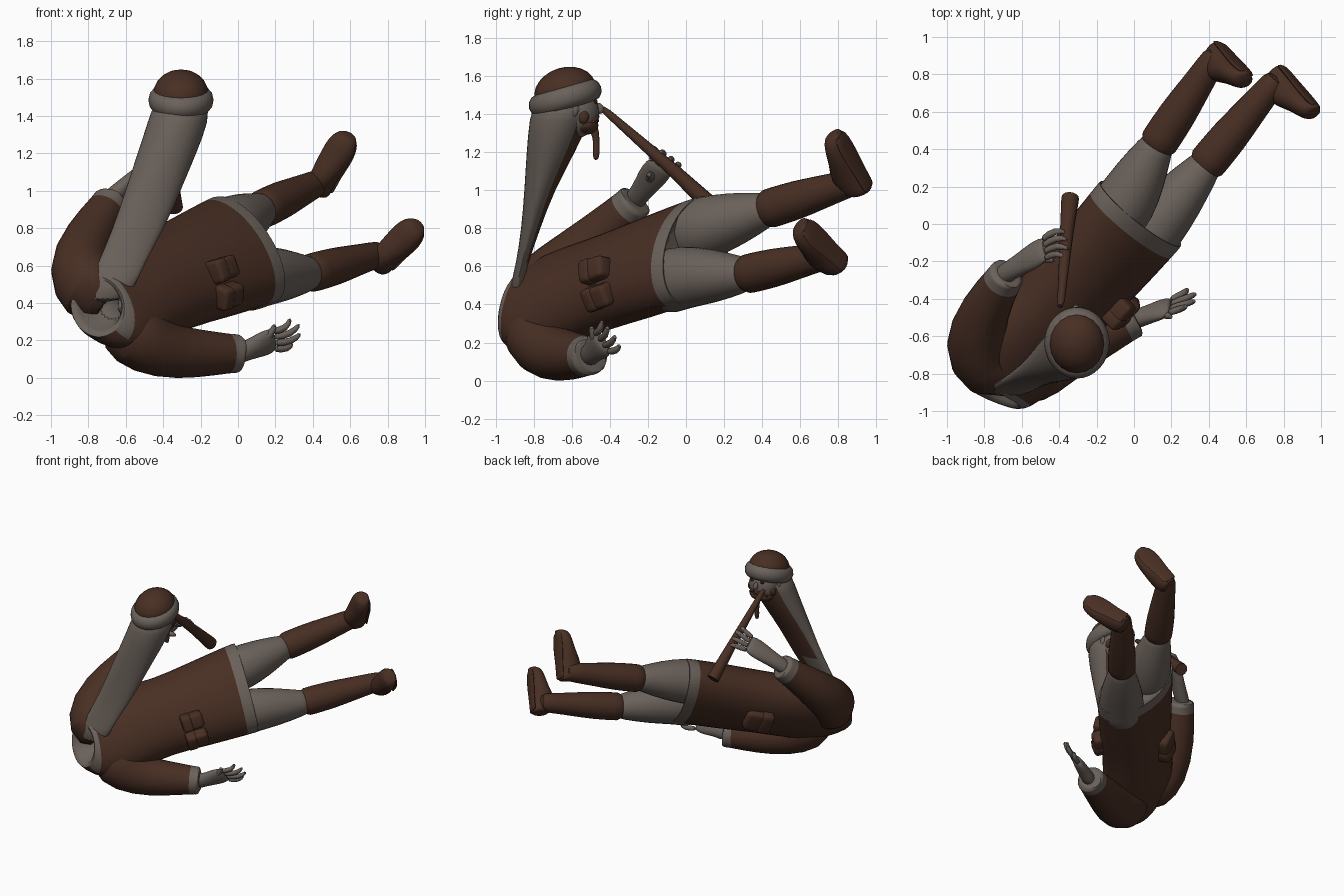
import bpy, bmesh, math
from mathutils import Vector as V

cube = bpy.data.objects.get("Cube")
if cube:
    bpy.data.objects.remove(cube)


def material(name, rgb):
    m = bpy.data.materials.new(name)
    m.use_nodes = True
    m.diffuse_color = (*rgb, 1)
    bsdf = m.node_tree.nodes["Principled BSDF"]
    bsdf.inputs["Base Color"].default_value = (*rgb, 1)
    bsdf.inputs["Roughness"].default_value = 0.9
    return m


BROWN = material("brown cloth", (0.065, 0.028, 0.017))
GREY = material("warm grey", (0.145, 0.119, 0.102))
DARK = material("dark brown", (0.03, 0.015, 0.01))

# Body frame: legs point along AXIS, chest faces FRONT, SIDE is the model's left
AXIS = V((0.62, 0.73, 0.25)).normalized()
SIDE = V((0.57, -0.36, -0.735)).normalized()
FRONT = SIDE.cross(AXIS).normalized()
if FRONT.z < 0:
    FRONT = -FRONT


def finish(name, bm, mats, subdiv=0):
    bmesh.ops.recalc_face_normals(bm, faces=bm.faces)
    me = bpy.data.meshes.new(name)
    bm.to_mesh(me)
    bm.free()
    for m in mats:
        me.materials.append(m)
    ob = bpy.data.objects.new(name, me)
    bpy.context.collection.objects.link(ob)
    if subdiv:
        ob.modifiers.new("Smooth", "SUBSURF").levels = subdiv
        ob.modifiers["Smooth"].render_levels = subdiv
    bpy.ops.object.select_all(action="DESELECT")
    ob.select_set(True)
    bpy.context.view_layer.objects.active = ob
    bpy.ops.object.shade_smooth_by_angle(angle=math.radians(50))
    return ob


def loft(name, rings, mats, n=14, rule=lambda band, k: 0, subdiv=1):
    """Skin a list of (centre, half_axis_u, half_axis_v) ellipses and cap the ends."""
    bm = bmesh.new()
    loops = []
    for c, u, v in rings:
        angles = [2 * math.pi * k / n for k in range(n)]
        loops.append([bm.verts.new(V(c) + u * math.cos(a) + v * math.sin(a)) for a in angles])
    for b in range(len(loops) - 1):
        for k in range(n):
            j = (k + 1) % n
            f = bm.faces.new((loops[b][k], loops[b][j], loops[b + 1][j], loops[b + 1][k]))
            f.material_index = rule(b, k)
    for loop, b in ((loops[0], 0), (loops[-1], len(loops) - 2)):
        bm.faces.new(loop).material_index = rule(b, 0)
    return finish(name, bm, mats, subdiv)


def tube(name, path, mats, n=12, rule=lambda band, k: 0, subdiv=1):
    """Round limb through (x, y, z, radius) points."""
    pts = [V(p[:3]) for p in path]
    rings = []
    for i, p in enumerate(pts):
        t = (pts[min(i + 1, len(pts) - 1)] - pts[max(i - 1, 0)]).normalized()
        u = t.cross(FRONT).normalized()
        rings.append((p, u * path[i][3], t.cross(u) * path[i][3]))
    return loft(name, rings, mats, n, rule, subdiv)


def ball(name, centre, size, mat, tilt=0):
    bm = bmesh.new()
    bmesh.ops.create_uvsphere(bm, u_segments=20, v_segments=12, radius=1)
    ob = finish(name, bm, [mat])
    ob.location, ob.scale, ob.rotation_euler.x = centre, size, tilt
    return ob


# Coat rings (centre, half width, half depth, slope): lining, hem, body, shoulders, slanted neck opening
coat = [((-.02, -.01, .67), .30, .17, 0), ((.035, .055, .685), .34, .20, 0), ((.04, .06, .685), .352, .21, 0),
        ((.015, .03, .68), .352, .212, 0), ((-.2, -.22, .59), .325, .22, 0), ((-.38, -.42, .52), .295, .215, 0),
        ((-.55, -.61, .45), .32, .21, 0), ((-.67, -.76, .40), .335, .19, .02), ((-.735, -.88, .38), .25, .16, .06),
        ((-.755, -.935, .38), .16, .13, .08), ((-.745, -.92, .38), .135, .11, .07), ((-.67, -.81, .39), .09, .07, 0)]


def coat_colour(b, k):
    return 1 if b in (0, 1, 2, 9, 10) or (b == 8 and 0 <= k <= 9) else 0


loft("coat", [(c, SIDE * s, FRONT * d + AXIS * t) for c, s, d, t in coat], [BROWN, GREY], 20, coat_colour)


# Sleeves with grey cuffs: shoulder to wrist, ending in a hollow brown edge
def sleeve(name, path):
    a, b = V(path[-2][:3]), V(path[-1][:3])
    d, r = (b - a).normalized(), path[-1][3]
    ends = [(*(b + d * s), r * q) for s, q in ((.005, 1.02), (.035, 1.02), (.037, .9), (-.02, .75))]
    last = len(path) - 1
    tube(name, path + ends, [BROWN, GREY], 14, lambda i, k: 1 if i in (last, last + 1, last + 2) else 0)


sleeve("right_sleeve", [(-.68, -.74, .42, .17), (-.80, -.765, .475, .2), (-.865, -.655, .575, .175),
                        (-.80, -.45, .76, .135), (-.69, -.285, .925, .1)])
sleeve("left_sleeve", [(-.64, -.78, .34, .16), (-.55, -.79, .22, .195), (-.40, -.71, .14, .155),
                       (-.22, -.61, .13, .135), (-.02, -.515, .13, .105)])


# Hands: flattened palm, four bent fingers and a thumb
def hand(side, wrist, palm, across, tips, thumb, bend):
    wrist, palm, across, bend = V(wrist), V(palm), V(across), V(bend)
    d = (palm - wrist).normalized()
    thick = d.cross(across).normalized()
    across = thick.cross(d).normalized()
    stations = ((-.3, .062, .055), (.25, .056, .048), (.65, .08, .042), (1, .08, .034), (1.1, .06, .018))
    loft(side + "_palm", [(wrist.lerp(palm, s), across * w, thick * h) for s, w, h in stations], [GREY])
    for i, tip in enumerate(tips):
        base = palm + across * (i - 1.5) * .038
        mid = base.lerp(V(tip), .5) + bend
        tube(f"{side}_finger_{i + 1}", [(*base, .023), (*mid, .021), (*tip, .014)], [GREY], 8)
    base = wrist.lerp(palm, .5)
    mid = base.lerp(V(thumb), .6) + bend * .5
    tube(side + "_thumb", [(*base, .03), (*mid, .024), (*thumb, .015)], [GREY], 8)


hand("right", (-.68, -.26, .96), (-.49, -.14, 1.12), (.3, -.7, .6),
     [(-.36, -.05, 1.12), (-.35, -.09, 1.16), (-.345, -.14, 1.2), (-.36, -.19, 1.22)],
     (-.42, -.2, 1.08), (0.01, .045, .04))
hand("left", (.02, -.505, .135), (.18, -.445, .2), (-.2, -.6, .7),
     [(.29, -.345, .19), (.335, -.37, .24), (.33, -.41, .29), (.28, -.44, .32)],
     (.2, -.5, .29), (.035, .01, -.02))


# Legs: bare thigh, boot shaft with turned top, foot with flat sole
def leg(side, hip, knee, ankle, heel, toe):
    hip, knee, ankle, heel, toe = map(V, (hip, knee, ankle, heel, toe))
    mid = hip.lerp(knee, .5)
    tube(side + "_thigh", [(*(hip - AXIS * .2), .15), (*(hip - AXIS * .1), .175), (*hip, .172), (*mid, .147),
                           (*knee, .098), (*(knee + AXIS * .06), .085)], [GREY], 14)
    shaft = [(0, .085), (-.03, .1), (0, .11), (.12, .106), (.4, .106), (.7, .09), (1, .076), (1.2, .07)]
    tube(side + "_boot_shaft", [(*knee.lerp(ankle, s), r) for s, r in shaft], [BROWN], 14)
    along = (toe - heel).normalized()
    out = (ankle - knee).normalized()
    out = (out - along * out.dot(along)).normalized()
    across = along.cross(out)
    foot = ((-.03, .045, .05), (.02, .07, .08), (.3, .07, .1), (.6, .088, .072), (.85, .088, .06),
            (1, .062, .05), (1.03, .03, .03))
    loft(side + "_boot_foot", [(heel.lerp(toe, s) - out * h, across * w, out * h) for s, w, h in foot], [BROWN])
    sole = ((0, .05), (.05, .066), (.3, .063), (.6, .082), (.85, .08), (1, .05))
    loft(side + "_sole", [(heel.lerp(toe, s) - out * .012, across * w, out * .014) for s, w in sole], [BROWN], 8)


leg("right", (-.045, .11, .805), (.115, .41, .895), (.40, .84, 1.03), (.465, .975, 1.01), (.61, .81, 1.30))
leg("left", (.11, -.015, .545), (.37, .30, .555), (.71, .71, .65), (.80, .85, .61), (.985, .63, .82))

# Long neck with a brown strip below the chin
neck = [(-.72, -.87, .40, .10, .05), (-.67, -.89, .5, .13, .035), (-.63, -.865, .6, .125, .03),
        (-.53, -.815, .8, .14, .05), (-.455, -.77, 1, .15, .08), (-.38, -.71, 1.2, .16, .13),
        (-.315, -.66, 1.38, .165, .165), (-.305, -.64, 1.48, .15, .16)]


def neck_colour(b, k):
    return 1 if (b == 2 and 2 <= k <= 3) or (b > 2 and 2 <= k <= 6) else 0


loft("neck", [((x, y, z), V((a, 0, 0)), V((0, b, 0))) for x, y, z, a, b in neck], [GREY, BROWN], 18, neck_colour)
# Turned collar lapels beside the neck
tube("right_lapel", [(-.84, -.84, .50, .03), (-.76, -.86, .55, .045), (-.66, -.84, .55, .045)], [GREY], 8)
tube("left_lapel", [(-.63, -.92, .34, .03), (-.59, -.88, .43, .045), (-.59, -.82, .50, .045)], [GREY], 8)

# Head and hat
ball("face", (-.31, -.575, 1.41), (.118, .12, .135), GREY)
ball("beard", (-.31, -.535, 1.34), (.098, .075, .05), BROWN)
ball("nose", (-.31, -.457, 1.43), (.018, .024, .03), GREY, .4)
ball("mouth", (-.31, -.468, 1.365), (.028, .012, .01), DARK)
for s, side in ((-1, "right"), (1, "left")):
    ball(side + "_eye", (-.31 + s * .045, -.474, 1.465), (.017, .01, .01), DARK)
    ball(side + "_ear", (-.31 + s * .122, -.585, 1.42), (.014, .02, .035), GREY, -.2)
    ball(side + "_sideburn", (-.31 + s * .1, -.54, 1.385), (.02, .03, .035), BROWN)
    tube(side + "_moustache", [(-.31 + s * .005, -.463, 1.39, .014), (-.31 + s * .045, -.47, 1.385, .016),
                               (-.31 + s * .085, -.495, 1.35, .006)], [BROWN], 8)
tube("beard_tip", [(-.31, -.49, 1.34, .035), (-.31, -.47, 1.28, .016), (-.31, -.47, 1.2, .022),
                   (-.31, -.475, 1.155, .014)], [BROWN], 8)
TILT = math.radians(17)
ball("hat_crown", (-.305, -.635, 1.52), (.148, .165, .125), BROWN, TILT)
bpy.ops.mesh.primitive_torus_add(major_segments=32, minor_segments=12, major_radius=.13, minor_radius=.05,
                                 location=(-.305, -.635, 1.485), rotation=(TILT, 0, 0))
brim = bpy.context.object
brim.name, brim.scale = "hat_fur_band", (.97, 1.1, 1.2)
brim.data.materials.append(GREY)
bpy.ops.object.shade_smooth_by_angle(angle=math.radians(60))

# Pipe with flared, hollow end
tube("pipe", [(-.395, -.44, 1.43, .014), (-.39, -.41, 1.405, .02), (-.36, -.05, 1.09, .036),
              (-.342, .13, .92, .047), (-.341, .14, .91, .047), (-.341, .138, .913, .033),
              (-.35, .06, .99, .025)], [BROWN], 14, subdiv=0)


# Belt pouches: rounded body with a flap over its upper half
def pouch(name, centre, out, size):
    z = V(out).normalized()
    x = AXIS.cross(z).normalized()
    y = z.cross(x)
    for part, w, h, d, off in (("body", 1, 1, 1, 0), ("flap", 1.06, .5, 1.12, -.3)):
        bm = bmesh.new()
        bmesh.ops.create_cube(bm, size=1)
        bmesh.ops.bevel(bm, geom=bm.edges[:], offset=.2, segments=3, profile=.5, affect="EDGES")
        for v in bm.verts:
            p = v.co
            v.co = V(centre) + x * p.x * w * size[0] + y * (p.y * h + off) * size[1] + z * p.z * d * size[2]
        finish(f"{name}_{part}", bm, [BROWN])


pouch("upper_pouch", (-.085, -.465, .58), FRONT + SIDE * .6, (.12, .155, .12))
pouch("lower_pouch", (-.055, -.445, .445), FRONT * .6 + SIDE, (.12, .155, .12))
pouch("back_pouch", (-.49, -.22, .48), -FRONT - SIDE * .4, (.17, .2, .1))
